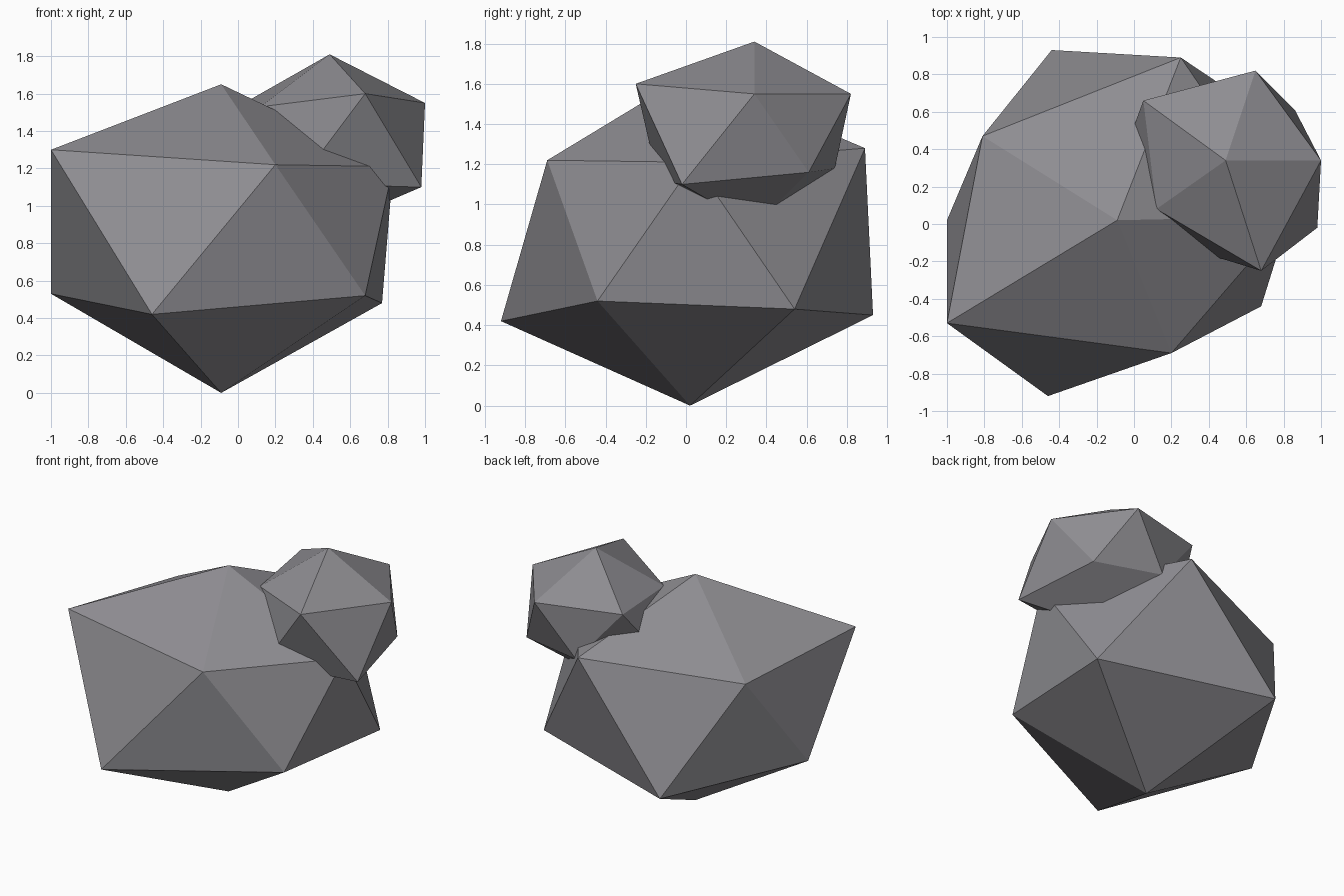
import bpy
import bmesh

# Remove the default cube only
default_cube = bpy.data.objects.get("Cube")
if default_cube:
    bpy.data.objects.remove(default_cube, do_unlink=True)


def make_material(name, colour):
    material = bpy.data.materials.new(name)
    material.use_nodes = True
    material.diffuse_color = colour
    for node in material.node_tree.nodes:
        if node.type == "BSDF_PRINCIPLED":
            node.inputs["Base Color"].default_value = colour
            node.inputs["Roughness"].default_value = 0.9
    return material


def make_rock(name, top, upper_ring, lower_ring, bottom, material):
    """Faceted boulder: two staggered rings of corners, capped by fans."""
    bm = bmesh.new()
    peak = bm.verts.new(top)
    base = bm.verts.new(bottom)
    upper = [bm.verts.new(corner) for corner in upper_ring]
    lower = [bm.verts.new(corner) for corner in lower_ring]
    count = len(upper)
    for i in range(count):
        following = (i + 1) % count
        # Cap, belt and underside triangles
        bm.faces.new((peak, upper[i], upper[following]))
        bm.faces.new((upper[i], lower[i], upper[following]))
        bm.faces.new((lower[i], lower[following], upper[following]))
        bm.faces.new((base, lower[following], lower[i]))
    bmesh.ops.recalc_face_normals(bm, faces=bm.faces[:])
    mesh = bpy.data.meshes.new(name)
    bm.to_mesh(mesh)
    bm.free()
    mesh.materials.append(material)
    rock = bpy.data.objects.new(name, mesh)
    bpy.context.scene.collection.objects.link(rock)
    return rock


stone = make_material("stone grey", (0.27, 0.265, 0.285, 1.0))

# Main boulder resting on its lowest corner
make_rock(
    "large_rock",
    top=(-.09, .02, 1.65),
    upper_ring=[(-1, -.53, 1.3), (.2, -.69, 1.22), (.83, .04, 1.21),
                (.25, .89, 1.28), (-.81, .47, 1.21)],
    lower_ring=[(-.46, -.92, .42), (.68, -.44, .52), (.77, .54, .48),
                (-.44, .93, .45), (-1, .02, .53)],
    bottom=(-.09, .02, 0),
    material=stone,
)

# Smaller boulder sunk into the upper side of the main one
make_rock(
    "small_rock",
    top=(.49, .34, 1.81),
    upper_ring=[(.12, .08, 1.53), (.68, -.25, 1.6), (1, .34, 1.55),
                (.65, .82, 1.55), (.05, .66, 1.56)],
    lower_ring=[(.32, -.14, 1.12), (.98, -.02, 1.1), (.86, .61, 1.16),
                (.37, .74, 1.18), (-.06, .36, 1.17)],
    bottom=(.49, .34, .89),
    material=stone,
)
